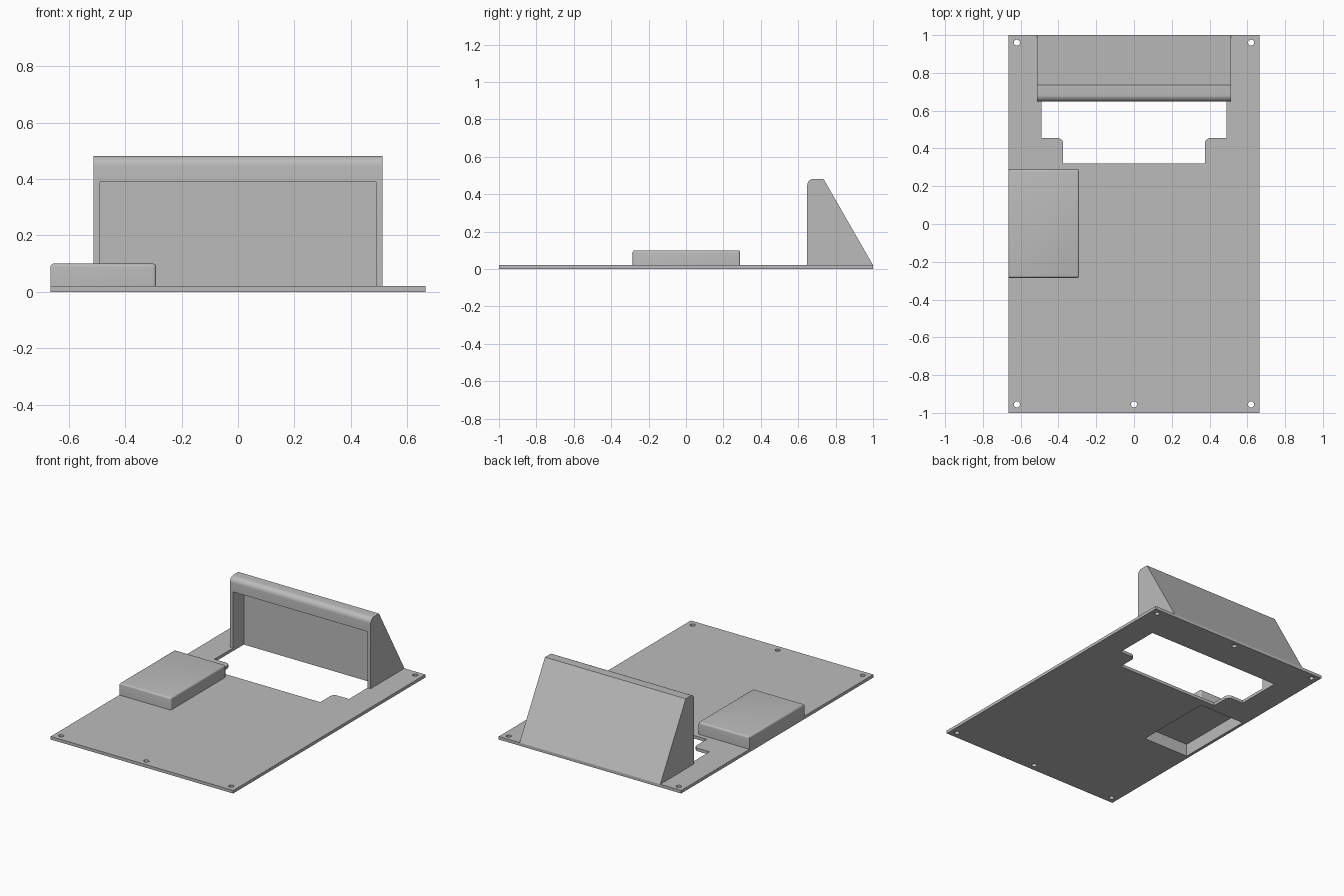
import bpy, bmesh, math
from mathutils import Vector

cube = bpy.data.objects.get("Cube")
if cube:
    bpy.data.objects.remove(cube, do_unlink=True)

grey = bpy.data.materials.new("plain grey")
grey.use_nodes = True
COLOUR = (0.5, 0.5, 0.5, 1)
grey.diffuse_color = COLOUR
grey.node_tree.nodes["Principled BSDF"].inputs["Base Color"].default_value = COLOUR

T = 0.02  # plate thickness


def prism(name, points, depth):
    """Extrude a closed loop of 3D points along a vector."""
    bm = bmesh.new()
    face = bm.faces.new([bm.verts.new(p) for p in points])
    new = bmesh.ops.extrude_face_region(bm, geom=[face])["geom"]
    bmesh.ops.translate(bm, vec=depth, verts=[v for v in new if isinstance(v, bmesh.types.BMVert)])
    bmesh.ops.recalc_face_normals(bm, faces=bm.faces)
    mesh = bpy.data.meshes.new(name)
    bm.to_mesh(mesh)
    bm.free()
    obj = bpy.data.objects.new(name, mesh)
    bpy.context.collection.objects.link(obj)
    mesh.materials.append(grey)
    return obj


def box(name, x0, x1, y0, y1, z0, z1):
    loop = [(x0, y0, z0), (x1, y0, z0), (x1, y1, z0), (x0, y1, z0)]
    return prism(name, loop, Vector((0, 0, z1 - z0)))


def arc(cx, cy, r, start, end, steps=6):
    angles = [math.radians(start + (end - start) * i / steps) for i in range(steps + 1)]
    return [(cx + r * math.cos(a), cy + r * math.sin(a)) for a in angles]


def apply_modifiers(obj):
    deps = bpy.context.evaluated_depsgraph_get()
    mesh = bpy.data.meshes.new_from_object(obj.evaluated_get(deps))
    obj.modifiers.clear()
    obj.data = mesh


def cut(obj, cutters):
    for c in cutters:
        mod = obj.modifiers.new("cut", "BOOLEAN")
        mod.operation, mod.solver, mod.object = "DIFFERENCE", "EXACT", c
    apply_modifiers(obj)
    for c in cutters:
        bpy.data.objects.remove(c, do_unlink=True)


def smooth(obj):
    bpy.ops.object.select_all(action="DESELECT")
    obj.select_set(True)
    bpy.context.view_layer.objects.active = obj
    bpy.ops.object.shade_smooth_by_angle(angle=math.radians(30))


# Base plate with stepped window, screw holes and pocket opening
plate = box("base_plate", -0.665, 0.665, -1, 1, 0, T)
half = [(0.375, 0.32)] + arc(0.405, 0.425, 0.03, 180, 90) + [(0.49, 0.455), (0.49, 0.76)]
outline = half + [(-x, y) for x, y in reversed(half)]
cutters = [prism("window_cutter", [(x, y, -0.1) for x, y in outline], Vector((0, 0, 0.3)))]
for x in (-0.62, 0, 0.62):
    for y in (-0.955, 0.96):
        ring = [(px, py, -0.1) for px, py in arc(x, y, 0.016, 0, 345, 23)]
        cutters.append(prism("screw_cutter", ring, Vector((0, 0, 0.3))))
POCKET = (-0.645, -0.31, -0.265, 0.27)
cutters.append(box("pocket_cutter", *POCKET, -0.1, 0.2))
cut(plate, cutters)
smooth(plate)

# Side housing, rounded on top and hollow from below
housing = box("side_housing", -0.665, -0.29, -0.285, 0.29, T, 0.1)
bev = housing.modifiers.new("round", "BEVEL")
bev.width, bev.segments, bev.limit_method = 0.012, 4, "WEIGHT"
weights = housing.data.attributes.new("bevel_weight_edge", "FLOAT", "EDGE")
for e in housing.data.edges:
    a, b = (housing.data.vertices[i].co for i in e.vertices)
    top = min(a.z, b.z) > 0.09
    upright_inner = abs(a.z - b.z) > 0.01 and a.x > -0.4
    weights.data[e.index].value = 1.0 if top or upright_inner else 0.0
apply_modifiers(housing)
cut(housing, [box("pocket_cutter", *POCKET, -0.1, 0.083)])
smooth(housing)

# Wedge hood with rounded front brow and a recess open to the front and below
side = [(0.648, T), (1.0, T), (0.735, 0.482)] + arc(0.683, 0.447, 0.035, 90, 180, 8)
hood = prism("wedge_hood", [(-0.513, y, z) for y, z in side], Vector((1.026, 0, 0)))
cut(hood, [box("recess_cutter", -0.49, 0.49, 0.5, 0.76, -0.1, 0.39)])
smooth(hood)
